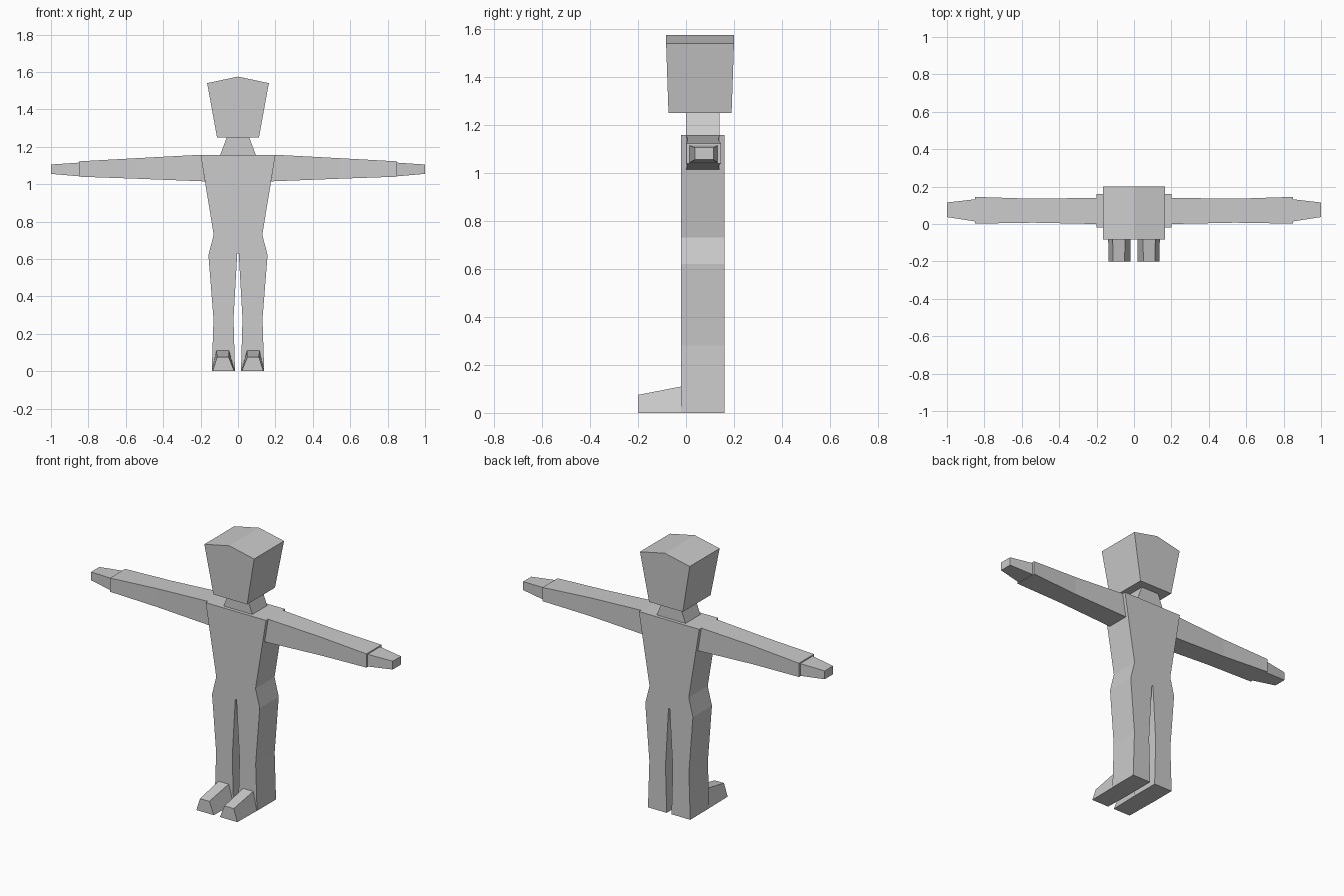
import bpy, bmesh

if "Cube" in bpy.data.objects:
    bpy.data.objects.remove(bpy.data.objects["Cube"])


def loft(name, rings, mirror=False):
    """Bridge successive rings of points, cap both ends, optionally mirror in x."""
    bm = bmesh.new()
    vs = [[bm.verts.new(p) for p in ring] for ring in rings]
    n = len(vs[0])
    for a, b in zip(vs, vs[1:]):
        for i in range(n):
            j = (i + 1) % n
            bm.faces.new((a[i], a[j], b[j], b[i]))
    bm.faces.new(vs[0][::-1])
    bm.faces.new(vs[-1])
    bmesh.ops.recalc_face_normals(bm, faces=bm.faces)
    me = bpy.data.meshes.new(name)
    bm.to_mesh(me)
    bm.free()
    ob = bpy.data.objects.new(name, me)
    bpy.context.collection.objects.link(ob)
    if mirror:
        mod = ob.modifiers.new("mirror", 'MIRROR')
        mod.use_axis[0] = True
    return ob


def symmetric(half):
    """Close a right-hand half outline with its left-hand reflection."""
    return half + [(-x, z) for x, z in reversed(half) if x > 0]


def slab(outline, y):
    return [(x, y, z) for x, z in outline]


def section(xt, xb, y0, y1, z0, z1):
    """Arm cross-section; top and bottom may sit at different x."""
    return [(xb, y0, z0), (xb, y1, z0), (xt, y1, z1), (xt, y0, z1)]


# Torso and legs: one outline, extruded front to back
body = symmetric([(0.2, 1.157), (0.13, 0.73), (0.158, 0.62), (0.131, 0.28),
                  (0.14, 0), (0.016, 0), (0.024, 0.28), (0.004, 0.63)])
loft("torso_and_legs", [slab(body, -0.02), slab(body, 0.16)])

# Neck
loft("neck", [[(sx * w, y, z) for sx, y in ((-1, 0), (1, 0), (1, 0.14), (-1, 0.14))]
              for w, z in ((0.095, 1.157), (0.06, 1.25))])

# Head: tapered box with a ridged top, flaring slightly front and back
head = symmetric([(0, 1.575), (0.165, 1.54), (0.112, 1.25)])
loft("head", [[(x, y0 if z < 1.3 else y1, z) for x, z in head]
              for y0, y1 in ((-0.073, -0.083), (0.19, 0.2))])

# Arms and hands
loft("arms", [section(0.2, 0.177, 0.0, 0.14, 1.015, 1.157),
              section(0.54, 0.54, 0.007, 0.135, 1.029, 1.139),
              section(0.85, 0.85, 0.002, 0.145, 1.04, 1.122)], mirror=True)
loft("hands", [section(0.85, 0.85, 0.014, 0.132, 1.042, 1.115),
               section(1.0, 1.0, 0.037, 0.115, 1.055, 1.105)], mirror=True)

# Feet
loft("feet", [slab([(0.016, 0), (0.139, 0), (0.115, 0.11), (0.048, 0.11)], -0.02),
              slab([(0.02, 0), (0.136, 0), (0.112, 0.075), (0.05, 0.075)], -0.2)],
     mirror=True)
